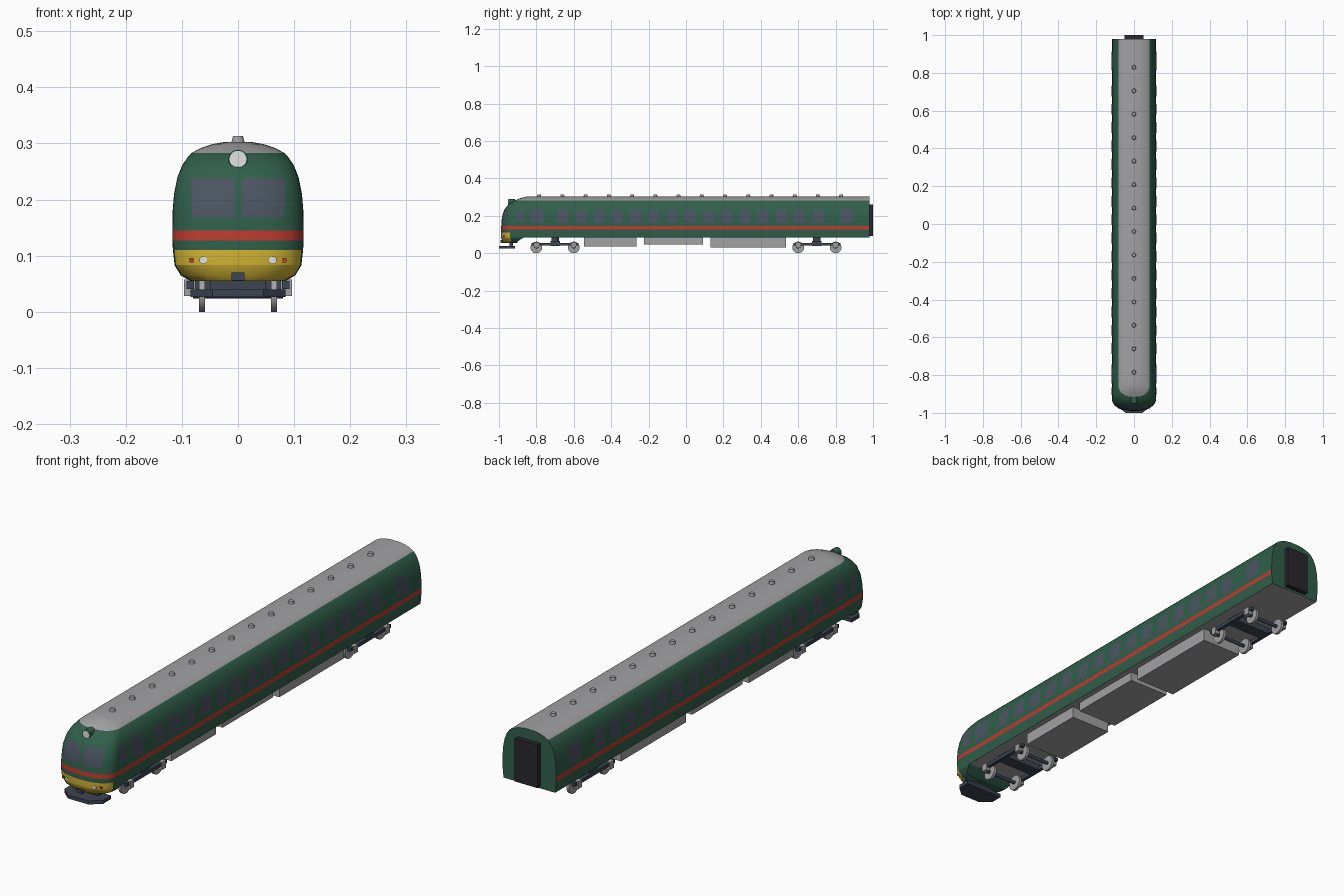
import bpy, bmesh, math
from mathutils import Vector

if "Cube" in bpy.data.objects:
    bpy.data.objects.remove(bpy.data.objects["Cube"])

def mat(name, r, g, b):
    m = bpy.data.materials.new(name)
    m.diffuse_color = (r, g, b, 1)
    m.use_nodes = True
    m.node_tree.nodes["Principled BSDF"].inputs["Base Color"].default_value = m.diffuse_color
    return m

GREEN = mat("body green", 0.03, 0.115, 0.07)
RED = mat("stripe red", 0.5, 0.045, 0.03)
YELLOW = mat("nose yellow", 0.66, 0.47, 0.035)
GREY = mat("roof grey", 0.36, 0.36, 0.37)
STEEL = mat("frame blue grey", 0.045, 0.06, 0.085)
BLACK = mat("gangway black", 0.022, 0.02, 0.025)
GLASS = mat("window glass", 0.07, 0.09, 0.12)
WHITE = mat("lamp white", 0.75, 0.77, 0.77)

# Shell profile: height, half width, front end y
PROFILE = [(0.055, 0.085, -0.972), (0.065, 0.102, -0.982), (0.083, 0.113, -0.988),
           (0.110, 0.116, -0.990), (0.127, 0.117, -0.989), (0.145, 0.117, -0.988),
           (0.180, 0.1165, -0.984), (0.210, 0.114, -0.978), (0.240, 0.108, -0.966),
           (0.262, 0.099, -0.948), (0.275, 0.090, -0.930), (0.283, 0.083, -0.915),
           (0.292, 0.066, -0.893), (0.299, 0.045, -0.872), (0.303, 0.022, -0.850)]
DEPTH, POWER, REAR = 0.07, 2.4, 0.98

def shell(z):
    """Half width and front y at a height."""
    for (z0, w0, y0), (z1, w1, y1) in zip(PROFILE, PROFILE[1:]):
        if z <= z1 + 1e-6:
            t = (z - z0) / (z1 - z0)
            return w0 + t * (w1 - w0), y0 + t * (y1 - y0)
    return PROFILE[-1][1:]

def nose_y(x, z):
    w, front = shell(z)
    q = max(0, 1 - min(1, abs(x) / w) ** POWER)
    return front + DEPTH * (1 - q ** (1 / POWER))

def add_object(name, bm, mats, smooth=False):
    me = bpy.data.meshes.new(name)
    bm.to_mesh(me)
    bm.free()
    ob = bpy.data.objects.new(name, me)
    bpy.context.collection.objects.link(ob)
    for m in mats:
        me.materials.append(m)
    if smooth:
        bpy.ops.object.select_all(action='DESELECT')
        ob.select_set(True)
        bpy.context.view_layer.objects.active = ob
        bpy.ops.object.shade_smooth_by_angle(angle=math.radians(35))
    return ob

def loft(name, levels, rear, colour, mats):
    """Stack plan outlines with a rounded front; colour faces by a rule."""
    bm = bmesh.new()
    rings = []
    for z in levels:
        w, _ = shell(z)
        xs = [w * math.sin(math.pi / 2 * i / 14) for i in range(-14, 15)]
        pts = [(-w, rear(z))] + [(x, nose_y(x, z)) for x in xs] + [(w, rear(z))]
        rings.append([bm.verts.new((x, y, z)) for x, y in pts])
    for a, b in zip(rings, rings[1:]):
        for i in range(len(a)):
            j = (i + 1) % len(a)
            bm.faces.new((a[i], a[j], b[j], b[i]))
    bm.faces.new(rings[0][::-1])
    bm.faces.new(rings[-1])
    bmesh.ops.recalc_face_normals(bm, faces=bm.faces)
    for f in bm.faces:
        f.material_index = colour(f.calc_center_median(), f.normal)
    return add_object(name, bm, mats, True)

def body_colour(c, n):
    if n.y > 0.9:
        return 0
    if c.z > 0.283 or n.z < -0.9:
        return 3
    if 0.127 < c.z < 0.145:
        return 1
    return 2 if c.z < 0.11 and c.y < -0.937 else 0

# Carriage shell and the lower nose skirt
zs = [p[0] for p in PROFILE]
loft("body", zs[2:], lambda z: REAR, body_colour, [GREEN, RED, YELLOW, GREY])
loft("nose_skirt", zs[:3], lambda z: -0.87 - (0.083 - z) * 1.6,
     lambda c, n: 1 if c.y < -0.937 and n.z > -0.9 else 0, [GREEN, YELLOW])

def patch(name, place, a0, a1, z0, z1, m, out):
    """Thin skin following the shell, with clipped corners."""
    rows = sorted({z0, z1, z0 + 0.006, z1 - 0.006, *[z for z in zs if z0 + .007 < z < z1 - .007]})
    bm = bmesh.new()
    grid = []
    for z in rows:
        inset = 0.004 if z in (z0, z1) else 0
        grid.append([bm.verts.new(place(a0 + inset + (a1 - a0 - 2 * inset) * i / 8, z))
                     for i in range(9)])
    for a, b in zip(grid, grid[1:]):
        for i in range(8):
            bm.faces.new((a[i], a[i + 1], b[i + 1], b[i]))
    bm.normal_update()
    for f in bm.faces:
        if f.normal.dot(Vector(out)) < 0:
            f.normal_flip()
    add_object(name, bm, [m], True)

# Windscreens, side windows, doors
for s, side in ((-1, "left"), (1, "right")):
    xs = sorted((s * 0.006, s * 0.083))
    patch(f"windscreen_{side}", lambda x, z: (x, nose_y(x, z) - 0.002, z),
          *xs, 0.168, 0.238, GLASS, (0, -1, 0))
    def wall(y, z, off=0.0015):
        return (s * (shell(z)[0] + off), y, z)
    for i in range(15):
        y = -0.66 + 0.0975 * i
        patch(f"side_window_{side}", wall, y - 0.029, y + 0.029, 0.163, 0.232, GLASS, (s, 0, 0))
    patch(f"cab_window_{side}", wall, -0.905, -0.865, 0.168, 0.232, GLASS, (s, 0, 0))
    for y in (-0.795, 0.862):
        patch(f"door_{side}", wall, y - 0.05, y + 0.05, 0.147, 0.246, GREEN, (s, 0, 0))
        patch(f"door_window_{side}", lambda a, z: wall(a, z, 0.003),
              y - 0.036, y + 0.036, 0.163, 0.236, GLASS, (s, 0, 0))

def box(name, x, y, z, m):
    """Box from (min, max) ranges."""
    bm = bmesh.new()
    bmesh.ops.create_cube(bm, size=1)
    for v in bm.verts:
        v.co = [r[0] if c < 0 else r[1] for c, r in zip(v.co, (x, y, z))]
    return add_object(name, bm, [m])

def cylinder(name, centre, axis, r, depth, m, r2=None, sides=24):
    bm = bmesh.new()
    bmesh.ops.create_cone(bm, cap_ends=True, segments=sides, radius1=r,
                          radius2=r if r2 is None else r2, depth=depth)
    rot = Vector((0, 0, 1)).rotation_difference(Vector(axis)).to_matrix().to_4x4()
    bmesh.ops.transform(bm, matrix=rot, verts=bm.verts)
    bmesh.ops.translate(bm, vec=centre, verts=bm.verts)
    return add_object(name, bm, [m], True)

# Roof vents
for i in range(14):
    cylinder("roof_vent", (0, -0.785 + 0.1242 * i, 0.307), (0, 0, 1), 0.012, 0.012, GREY, 0.009, 16)

# Lamps
cylinder("headlamp_housing", (0, -0.932, 0.272), (0, 1, 0), 0.017, 0.034, GREEN)
cylinder("headlamp_lens", (0, -0.949, 0.272), (0, 1, 0), 0.015, 0.004, WHITE)
for s in (-1, 1):
    y = nose_y(0.062, 0.092)
    cylinder("marker_lamp", (s * 0.062, y, 0.092), (0, 1, 0), 0.007, 0.008, WHITE)
    y = nose_y(0.082, 0.092)
    box("tail_lamp", (s * 0.082 - 0.004, s * 0.082 + 0.004), (y - 0.004, y + 0.004),
        (0.088, 0.096), RED)

# Front coupler and plough
box("coupler", (-0.012, 0.012), (-0.992, -0.95), (0.056, 0.07), STEEL)
bm = bmesh.new()
plan = [(-0.085, -0.915), (0.085, -0.915), (0.085, -0.965), (0.045, -1.0),
        (-0.045, -1.0), (-0.085, -0.965)]
base = bm.faces.new([bm.verts.new((x, y, 0.026)) for x, y in plan])
top = bmesh.ops.extrude_face_region(bm, geom=[base])
bmesh.ops.translate(bm, vec=(0, 0, 0.014),
                    verts=[v for v in top["geom"] if isinstance(v, bmesh.types.BMVert)])
bmesh.ops.recalc_face_normals(bm, faces=bm.faces)
add_object("plough", bm, [STEEL])
box("plough_bracket", (-0.05, 0.05), (-0.945, -0.925), (0.038, 0.058), STEEL)

# Rear gangway
box("gangway", (-0.05, 0.05), (0.975, 1.0), (0.092, 0.262), BLACK)

# Underfloor equipment boxes
for y0, y1, z in ((-0.545, -0.265, 0.036), (-0.225, 0.09, 0.046), (0.13, 0.535, 0.031)):
    box("equipment_box", (-0.09, 0.09), (y0, y1), (z, 0.085), GREY)

# Bogies
for cy in (-0.7, 0.7):
    box("bogie_bolster", (-0.085, 0.085), (cy - 0.025, cy + 0.025), (0.04, 0.066), STEEL)
    cylinder("bogie_pivot", (0, cy, 0.075), (0, 0, 1), 0.02, 0.03, STEEL)
    for s in (-1, 1):
        xs = sorted((s * 0.078, s * 0.092))
        box("bogie_side_frame", xs, (cy - 0.125, cy + 0.125), (0.041, 0.055), STEEL)
    for wy in (cy - 0.1, cy + 0.1):
        cylinder("axle", (0, wy, 0.031), (1, 0, 0), 0.007, 0.16, STEEL, sides=12)
        for s in (-1, 1):
            cylinder("wheel", (s * 0.064, wy, 0.031), (1, 0, 0), 0.031, 0.011, GREY)
            xs = sorted((s * 0.076, s * 0.096))
            box("axle_box", xs, (wy - 0.013, wy + 0.013), (0.028, 0.058), GREY)
